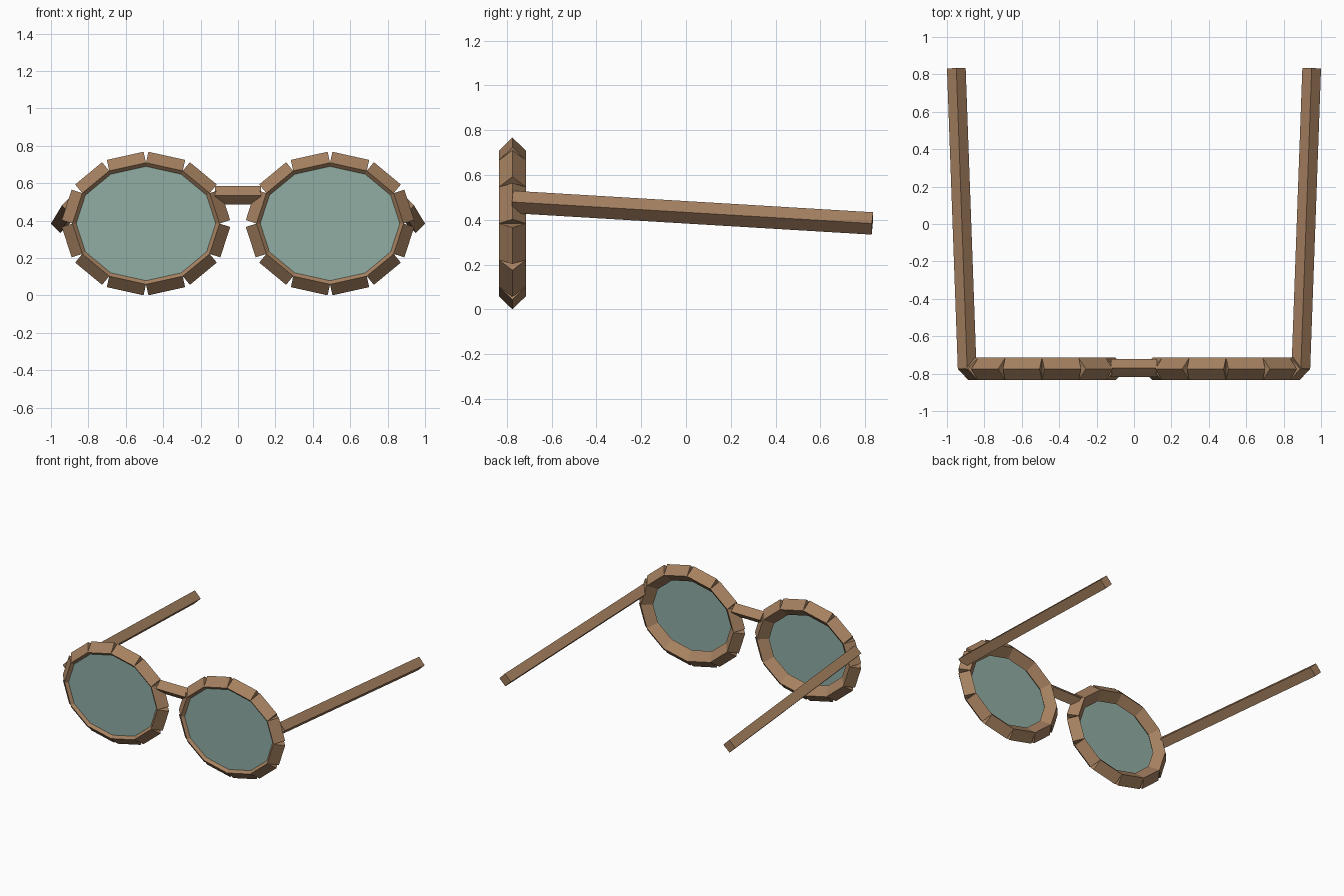
import bpy, bmesh, math
from mathutils import Vector

cube = bpy.data.objects.get("Cube")
if cube:
    bpy.data.objects.remove(cube, do_unlink=True)


def material(name, rgb):
    m = bpy.data.materials.new(name)
    m.use_nodes = True
    m.diffuse_color = (*rgb, 1)
    m.node_tree.nodes["Principled BSDF"].inputs["Base Color"].default_value = (*rgb, 1)
    return m


BROWN = material("wood_brown", (0.386, 0.223, 0.119))
GLASS = material("lens_green_grey", (0.283, 0.418, 0.376))

RIM_Y, RIM_Z, RIM_X = -0.775, 0.384, 0.492   # centre of each rim
RX, RZ, SIDES = 0.393, 0.325, 12             # oval path of each rim


def add_bar(bm, start, end, radius, across):
    """Square bar standing on its corner, capped square at both ends."""
    axis = (end - start).normalized()
    side = (across - axis * across.dot(axis)).normalized()
    other = axis.cross(side)
    rings = [[bm.verts.new(p + d * radius) for d in (side, other, -side, -other)]
             for p in (start, end)]
    for i in range(4):
        j = (i + 1) % 4
        bm.faces.new((rings[0][i], rings[0][j], rings[1][j], rings[1][i]))
    bm.faces.new(rings[0][::-1])
    bm.faces.new(rings[1])


def finish(bm, name, mat):
    bmesh.ops.recalc_face_normals(bm, faces=bm.faces)
    mesh = bpy.data.meshes.new(name)
    bm.to_mesh(mesh)
    bm.free()
    mesh.materials.append(mat)
    bpy.context.collection.objects.link(bpy.data.objects.new(name, mesh))


def oval(cx, y, rx, rz):
    """Corner points of a twelve-sided oval facing the front."""
    angles = [math.tau * k / SIDES for k in range(SIDES)]
    return [Vector((cx + rx * math.cos(a), y, RIM_Z + rz * math.sin(a))) for a in angles]


for label, s in (("left", 1), ("right", -1)):
    # rim: a ring of separate straight bars
    bm = bmesh.new()
    path = oval(s * RIM_X, RIM_Y, RX, RZ)
    for k in range(SIDES):
        add_bar(bm, path[k], path[(k + 1) % SIDES], 0.06, Vector((0, 1, 0)))
    finish(bm, label + "_rim", BROWN)

    # lens: thin pane set just behind the front ridge of the rim
    bm = bmesh.new()
    pane = bm.faces.new([bm.verts.new(p) for p in
                         oval(s * RIM_X, RIM_Y - 0.041, RX - 0.019, RZ - 0.017)])
    back = bmesh.ops.extrude_face_region(bm, geom=[pane])["geom"]
    bmesh.ops.translate(bm, vec=(0, 0.006, 0),
                        verts=[g for g in back if isinstance(g, bmesh.types.BMVert)])
    finish(bm, label + "_lens", GLASS)

    # temple arm: splays outward and drops toward the back
    bm = bmesh.new()
    add_bar(bm, Vector((s * 0.892, RIM_Y, 0.48)), Vector((s * 0.95, 0.832, 0.384)),
            0.05, Vector((0, 0, 1)))
    finish(bm, label + "_temple_arm", BROWN)

# bridge between the rims
bm = bmesh.new()
add_bar(bm, Vector((-0.122, -0.77, 0.535)), Vector((0.122, -0.77, 0.535)),
        0.049, Vector((0, 0, 1)))
finish(bm, "nose_bridge", BROWN)
